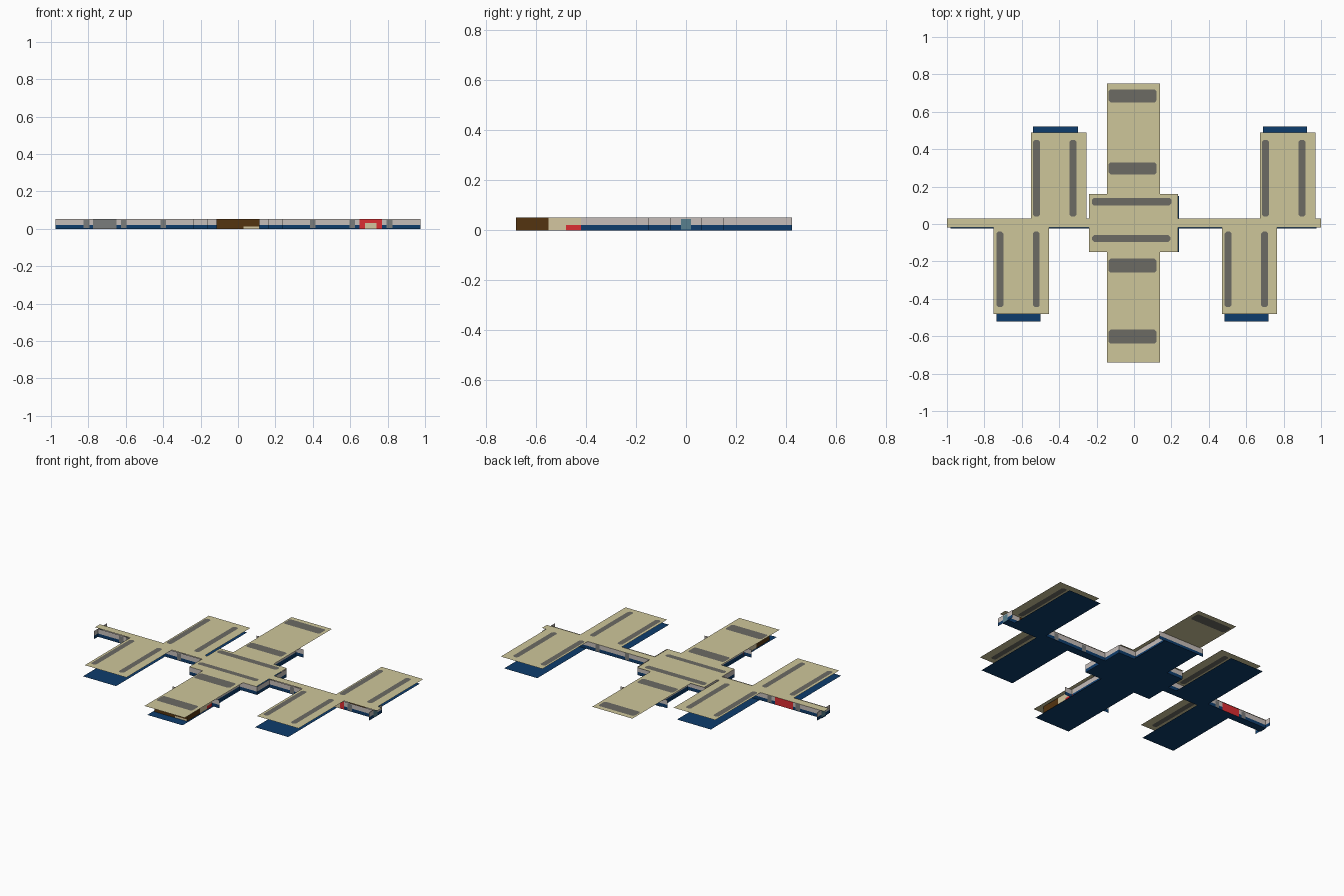
import bpy, bmesh

if "Cube" in bpy.data.objects:
    bpy.data.objects.remove(bpy.data.objects["Cube"])

H = 0.052      # height of the top sheet
BAND = 0.021   # top of the navy band on the walls


def lin(c):
    c /= 255
    return c / 12.92 if c <= 0.04045 else ((c + 0.055) / 1.055) ** 2.4


MATS = {}
for n, rgb in {"tan": (206, 198, 154), "navy": (13, 60, 108), "pale grey": (198, 190, 186),
               "stripe grey": (108, 107, 100), "brown": (84, 52, 16), "red": (220, 45, 50),
               "cream": (212, 198, 160), "mid grey": (122, 124, 124),
               "teal grey": (88, 128, 142)}.items():
    m = bpy.data.materials.new(n)
    m.diffuse_color = (*[lin(v) for v in rgb], 1)
    m.use_nodes = True
    m.node_tree.nodes["Principled BSDF"].inputs["Base Color"].default_value = m.diffuse_color
    MATS[n] = m


def build(name, faces):
    """faces: list of (corner points, colour)"""
    bm = bmesh.new()
    me = bpy.data.meshes.new(name)
    used = []
    for pts, col in faces:
        if col not in used:
            used.append(col)
            me.materials.append(MATS[col])
        f = bm.faces.new([bm.verts.new(p) for p in pts])
        f.material_index = used.index(col)
    bmesh.ops.remove_doubles(bm, verts=bm.verts, dist=1e-5)
    bm.to_mesh(me)
    bm.free()
    ob = bpy.data.objects.new(name, me)
    bpy.context.collection.objects.link(ob)
    return ob


def sheet(name, rects, z, col, up=True):
    faces = []
    for x0, x1, y0, y1 in rects:
        p = [(x0, y0, z), (x1, y0, z), (x1, y1, z), (x0, y1, z)]
        faces.append((p if up else p[::-1], col))
    return build(name, faces)


def wall(name, p0, p1, patches=()):
    """Upright wall, navy below and pale above; patches are (start, end, colour, z0, z1)
    along its own axis."""
    ax = 0 if abs(p1[0] - p0[0]) > abs(p1[1] - p0[1]) else 1
    lo, hi = min(p0[ax], p1[ax]), max(p0[ax], p1[ax])
    cuts = sorted({lo, hi} | {v for p in patches for v in p[:2]})
    zs = sorted({0, BAND, H} | {v for p in patches for v in p[3:]})
    flip = p1[ax] < p0[ax]
    faces = []
    for a, b in zip(cuts, cuts[1:]):
        for z0, z1 in zip(zs, zs[1:]):
            mid, zm = (a + b) / 2, (z0 + z1) / 2
            col = "navy" if zm < BAND else "pale grey"
            for s, e, c, q0, q1 in patches:
                if s < mid < e and q0 < zm < q1:
                    col = c
            s, e = (b, a) if flip else (a, b)

            def pt(t, z):
                return (t, p0[1], z) if ax == 0 else (p0[0], t, z)
            faces.append(([pt(s, z0), pt(e, z0), pt(e, z1), pt(s, z1)], col))
    build(name, faces)


# Top sheet: beam, hub, central module and four array panels
sheet("top_sheet", [
    (-1, -.24, -.02, .03), (.235, 1, -.02, .03), (-.24, .235, -.15, .16),
    (-.145, .14, .16, .75), (-.145, .14, -.74, -.15),
    (-.55, -.255, .03, .49), (.675, .97, .03, .49),
    (-.75, -.455, -.48, -.02), (.47, .765, -.48, -.02)], H, "tan")

# Bottom sheet, slightly offset from the top one
sheet("bottom_sheet", [
    (-.98, -.24, -.025, .025), (.24, .975, -.025, .025), (-.24, .24, -.15, .15),
    (-.125, .125, .15, .43), (-.125, .125, -.74, -.15),
    (-.54, -.30, .025, .52), (.69, .925, .025, .52),
    (-.735, -.50, -.52, -.025), (.485, .72, -.52, -.025)], 0, "navy", up=False)

# Grey stripes with clipped corners, showing on both sides of the top sheet
stripes = [(-.135, .12, .65, .72), (-.135, .12, .265, .33), (-.135, .12, -.26, -.185),
           (-.135, .12, -.64, -.565), (-.225, .2, .1, .14), (-.225, .195, -.095, -.06)]
for x in (-.54, -.345, .685, .88):
    stripes.append((x, x + .037, .04, .45))
for x in (-.735, -.54, .485, .68):
    stripes.append((x, x + .036, -.445, -.04))
faces = []
for x0, x1, y0, y1 in stripes:
    c = .01
    loop = [(x0 + c, y0), (x1 - c, y0), (x1, y0 + c), (x1, y1 - c),
            (x1 - c, y1), (x0 + c, y1), (x0, y1 - c), (x0, y0 + c)]
    faces.append(([(x, y, H + .0012) for x, y in loop], "stripe grey"))
    faces.append(([(x, y, H - .0012) for x, y in reversed(loop)], "stripe grey"))
build("sheet_stripes", faces)

# Beam walls with small dark fittings and coloured equipment patches
for sx, side in ((-1, "left"), (1, "right")):
    a, b = sorted((sx * .24, sx * .975))
    ticks = [(sx * t - .015, sx * t + .015, "mid grey", .004, .046) for t in (.4, .61, .81)]
    if sx < 0:
        front = ticks + [(-.775, -.65, "mid grey", 0, H)]
        back = ticks + [(-.775, -.65, "red", 0, H)]
    else:
        front = ticks + [(.65, .77, "red", 0, H), (.68, .74, "cream", 0, .03)]
        back = ticks + [(.77, .89, "brown", 0, H)]
    wall(side + "_beam_front_wall", (a, -.025), (b, -.025), front)
    wall(side + "_beam_back_wall", (b, .025), (a, .025), back)
    # end cap, hub side and module side walls
    cap = [(-.02, .02, "teal grey", .004, .046)]
    wall(side + "_end_cap", (sx * .975, -sx * .065), (sx * .975, sx * .065), cap)
    wall(side + "_hub_wall", (sx * .24, -sx * .15), (sx * .24, sx * .15))
    wall(side + "_module_back_wall", (sx * .115, sx * .15 if sx > 0 else .425),
         (sx * .115, .425 if sx > 0 else .15))
    nose = [(-.68, -.55, "brown", 0, H), (-.55, -.42, "cream", 0, H),
            (-.48, -.42, "red", 0, .021)]
    ends = [(sx * .115, -.68), (sx * .115, -.15)]
    wall(side + "_module_front_wall", *(ends if sx > 0 else ends[::-1]), nose)
    # hub walls either side of the central module
    c, d = sorted((sx * .115, sx * .24))
    wall(side + "_hub_front_wall", (c, -.15), (d, -.15))
    wall(side + "_hub_back_wall", (d, .15), (c, .15))

# Cross walls on the central module
wall("module_nose_wall", (-.115, -.68), (.115, -.68),
     [(-.115, .115, "brown", 0, H), (.03, .115, "cream", 0, .012)])
wall("module_front_cross_wall", (-.165, -.425), (.165, -.425))
wall("module_back_cross_wall", (.165, .425), (-.165, .425))
